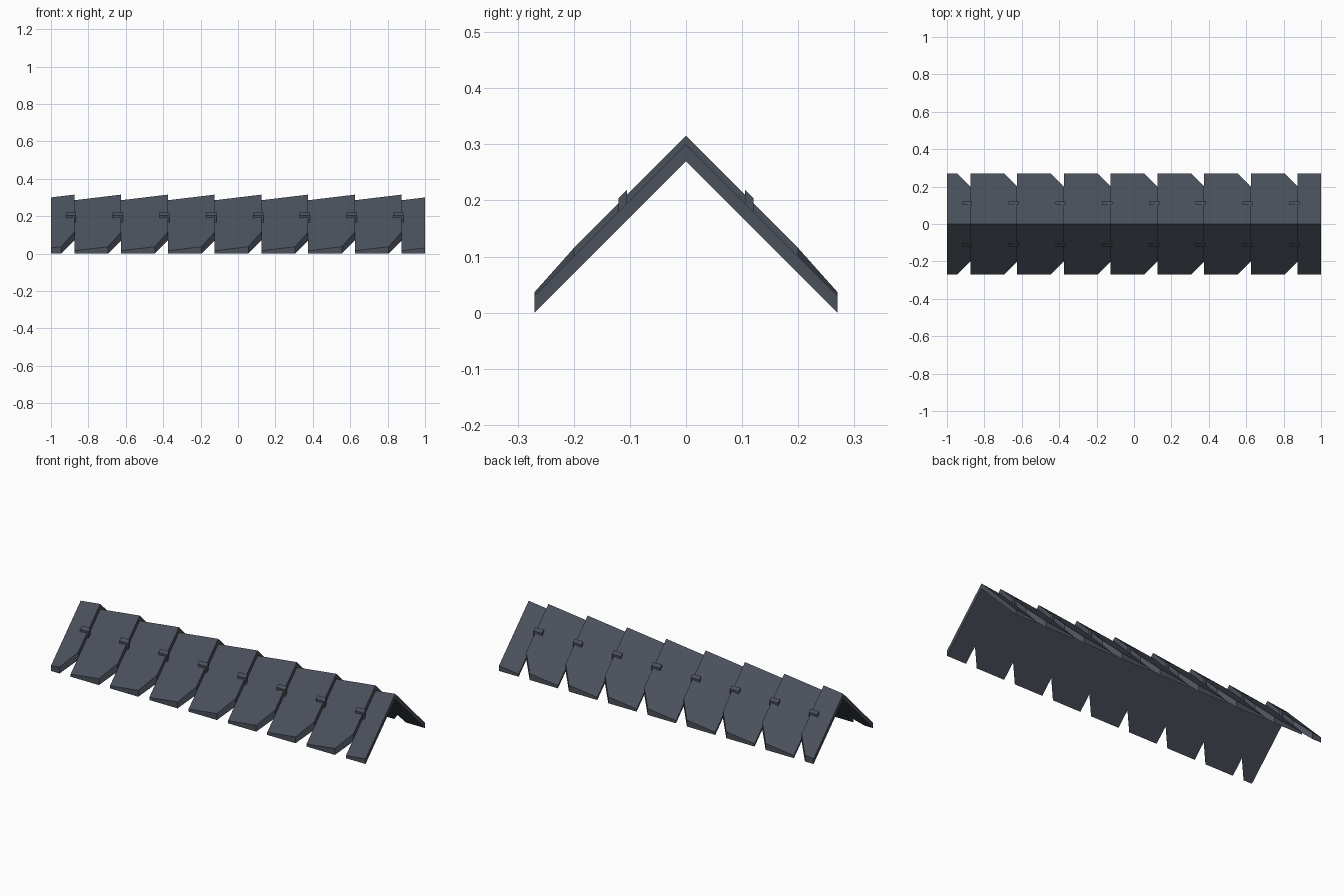
import bpy
import bmesh

cube = bpy.data.objects.get("Cube")
if cube:
    bpy.data.objects.remove(cube, do_unlink=True)

slate = bpy.data.materials.new("dark_slate")
slate.use_nodes = True
COLOR = (0.068, 0.080, 0.104, 1)
slate.diffuse_color = COLOR
slate.node_tree.nodes["Principled BSDF"].inputs["Base Color"].default_value = COLOR

PITCH = 0.25      # tile spacing
HALF = 0.27       # half depth of the ridge, slopes are 45 degrees
NOTCH = 0.07
LOW, HIGH = 0.285, 0.315


def prism(name, outline, top, bottom, open_ridge=False):
    """Solid between two height functions over an (x, y) outline, mirrored in y."""
    bm = bmesh.new()
    lower = [bm.verts.new((x, y, bottom(x, y))) for x, y in outline]
    upper = [bm.verts.new((x, y, top(x, y))) for x, y in outline]
    bm.faces.new(upper)
    bm.faces.new(lower[::-1])
    n = len(outline)
    for i in range(n):
        j = (i + 1) % n
        if open_ridge and outline[i][1] == 0 and outline[j][1] == 0:
            continue
        bm.faces.new((lower[i], lower[j], upper[j], upper[i]))
    bmesh.ops.recalc_face_normals(bm, faces=bm.faces)
    mesh = bpy.data.meshes.new(name)
    bm.to_mesh(mesh)
    bm.free()
    mesh.materials.append(slate)
    obj = bpy.data.objects.new(name, mesh)
    bpy.context.collection.objects.link(obj)
    mirror = obj.modifiers.new("Mirror", 'MIRROR')
    mirror.use_axis = (False, True, False)
    return obj


# Overlapping ridge tiles, each rising towards +x; the end ones are cut short
for i in range(9):
    start = -1.125 + i * PITCH
    x0, x1 = max(start, -1), min(start + PITCH, 1)
    outline = [(x0, 0), (x1, 0)]
    if i < 8:
        outline += [(x1, HALF - NOTCH), (x1 - NOTCH, HALF)]
    else:
        outline.append((x1, HALF))
    outline.append((x0, HALF))
    prism(f"ridge_tile_{i + 1}", outline,
          lambda x, y: LOW + (HIGH - LOW) * (x - start) / PITCH - y,
          lambda x, y: HALF - y, open_ridge=True)

# Small clips straddling each joint on both slopes
for i in range(8):
    joint = -0.875 + i * PITCH
    a, b = joint - 0.045, joint + 0.01
    prism(f"tile_clip_{i + 1}",
          [(a, 0.105), (b, 0.105), (b, 0.12), (a, 0.12)],
          lambda x, y: 0.324 - y, lambda x, y: 0.28 - y)
